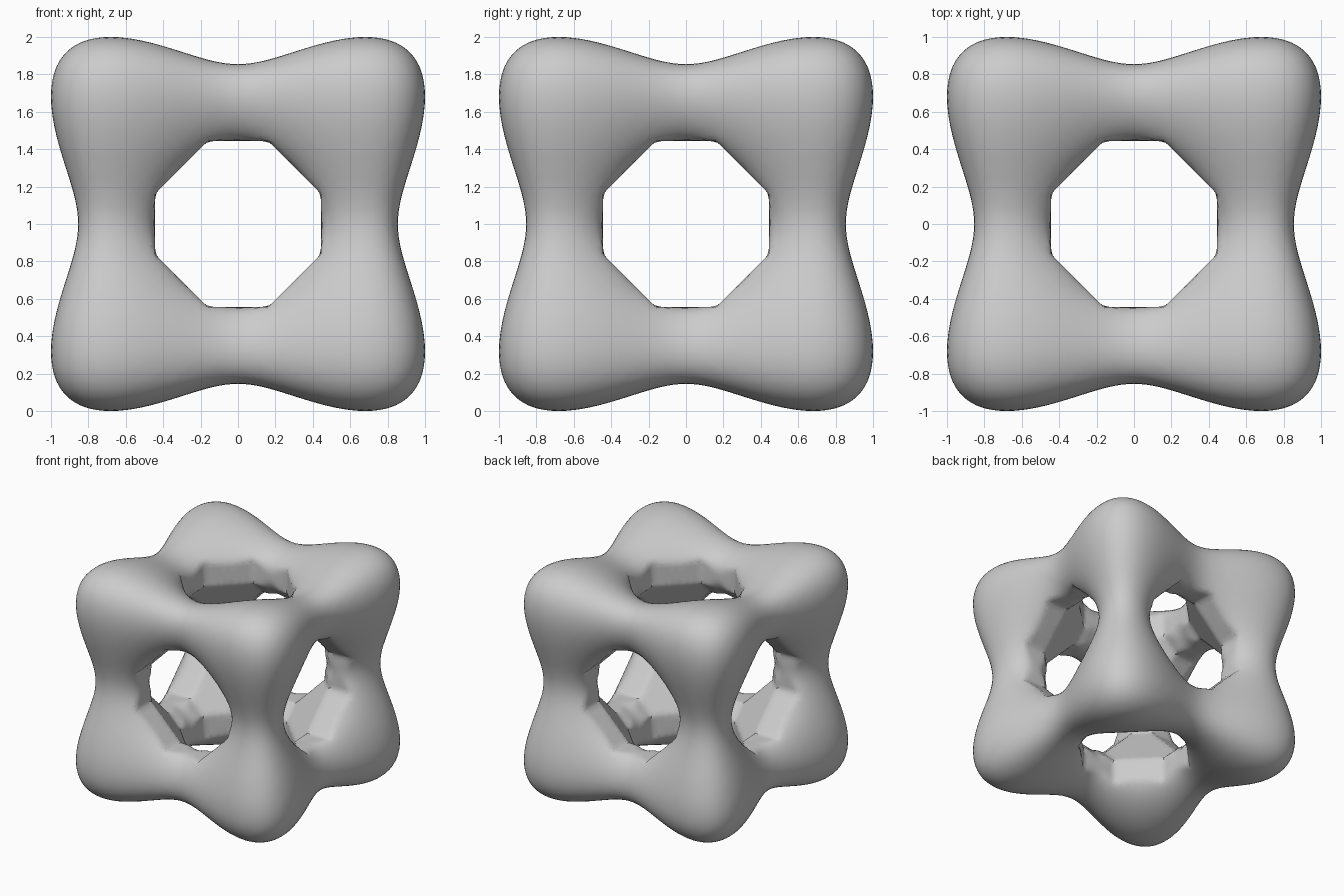
import bpy, bmesh
from mathutils import Vector

if "Cube" in bpy.data.objects:
    bpy.data.objects.remove(bpy.data.objects["Cube"])

SCALE = 2.32      # world to formula units
LEVEL = 10.45     # controls how thick the struts are
N = 56            # grid samples per axis
STEP = 2.2 / (N - 1)


def field(p):
    """Smooth quartic with eight lobes joined by twelve struts; negative inside."""
    return LEVEL + sum((SCALE * v) ** 4 - 5 * (SCALE * v) ** 2 for v in p)


def gradient(p):
    return Vector([SCALE * (4 * (SCALE * v) ** 3 - 10 * SCALE * v) for v in p])


def project(p):
    """Slide a point along the gradient onto the surface."""
    for _ in range(6):
        g = gradient(p)
        move = g * (field(p) / max(g.length_squared, 1e-6))
        if move.length > 0.04:
            move.length = 0.04
        p = p - move
    return p


def facet_hollow(p):
    """Flatten the central hollow and give the six openings an octagonal edge."""
    x, y, z = (abs(v) for v in p)
    g = max((x + y + z) / 1.165, (x + y) / 1.005, (y + z) / 1.005, (x + z) / 1.005)
    if g < 1.12:
        target = 1.0 if g < 1.04 else 1 + (g - 1.04) * 1.5
        p = p * (target / g)
    for a in range(3):
        b, c = (a + 1) % 3, (a + 2) % 3
        u, v = abs(p[b]), abs(p[c])
        octagon = max(u / 0.445, v / 0.445, (u + v) / 0.605)
        if 0.5 < octagon < 1:
            p[b] /= octagon
            p[c] /= octagon
    return p


def coord(i):
    return -1.1 + i * STEP


# Rough skin: one quad for each grid edge that crosses the surface
powers = [(SCALE * coord(i)) ** 4 - 5 * (SCALE * coord(i)) ** 2 for i in range(N)]


def inside(i):
    return LEVEL + powers[i[0]] + powers[i[1]] + powers[i[2]] < 0


bm = bmesh.new()
cells = {}


def cell_vert(key):
    if key not in cells:
        cells[key] = bm.verts.new([coord(k + 0.5) for k in key])
    return cells[key]


for i in range(1, N - 1):
    for j in range(1, N - 1):
        for k in range(1, N - 1):
            here = (i, j, k)
            solid = inside(here)
            for a in range(3):
                after = list(here)
                after[a] += 1
                if inside(after) == solid:
                    continue
                b, c = (a + 1) % 3, (a + 2) % 3
                ring = []
                for db, dc in ((-1, -1), (0, -1), (0, 0), (-1, 0)):
                    key = list(here)
                    key[b] += db
                    key[c] += dc
                    ring.append(cell_vert(tuple(key)))
                bm.faces.new(ring if solid else ring[::-1])

# Relax the skin and pull it onto the true surface
for _ in range(3):
    bmesh.ops.smooth_vert(bm, verts=bm.verts[:], factor=0.5,
                          use_axis_x=True, use_axis_y=True, use_axis_z=True)
    for v in bm.verts:
        v.co = project(v.co.copy())

# Faceted hollow, then stand the body on the ground
for v in bm.verts:
    v.co = facet_hollow(v.co.copy()) + Vector((0, 0, 1))

mesh = bpy.data.meshes.new("lobed_frame")
bm.to_mesh(mesh)
bm.free()
frame = bpy.data.objects.new("lobed_frame", mesh)
bpy.context.collection.objects.link(frame)

# Plain grey finish
grey = bpy.data.materials.new("light_grey")
grey.diffuse_color = (0.6, 0.6, 0.6, 1)
grey.use_nodes = True
grey.node_tree.nodes["Principled BSDF"].inputs["Base Color"].default_value = grey.diffuse_color
mesh.materials.append(grey)

bpy.context.view_layer.objects.active = frame
frame.select_set(True)
bpy.ops.object.shade_smooth_by_angle(angle=0.5)
